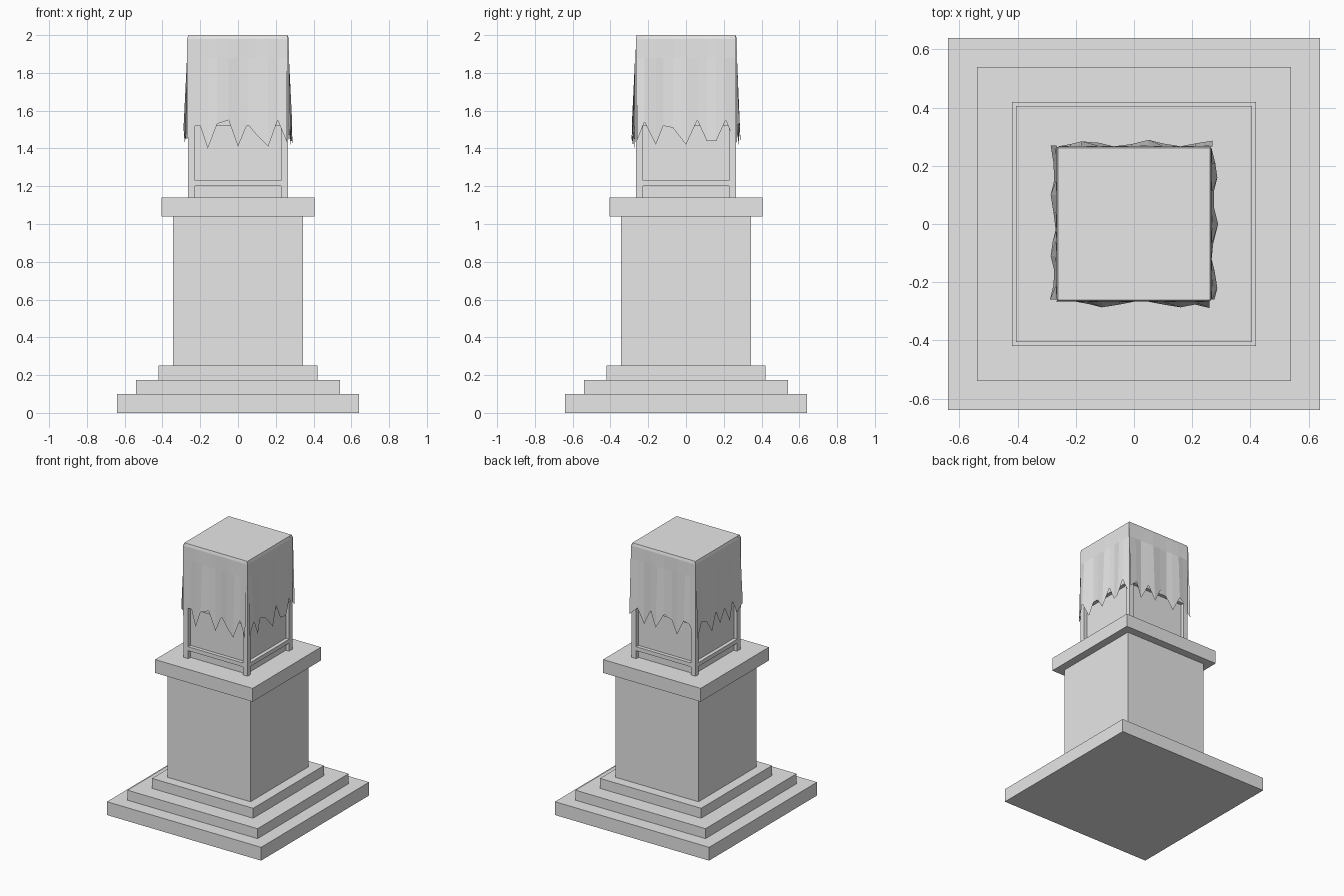
import bpy
import bmesh
from math import radians
from mathutils import Matrix, Vector

if "Cube" in bpy.data.objects:
    bpy.data.objects.remove(bpy.data.objects["Cube"], do_unlink=True)

stone = bpy.data.materials.new("pale grey")
stone.use_nodes = True
grey = (0.8, 0.8, 0.8, 1)
stone.diffuse_color = grey
stone.node_tree.nodes["Principled BSDF"].inputs["Base Color"].default_value = grey


def finish(name, bm):
    mesh = bpy.data.meshes.new(name)
    bm.to_mesh(mesh)
    bm.free()
    mesh.materials.append(stone)
    obj = bpy.data.objects.new(name, mesh)
    bpy.context.collection.objects.link(obj)
    return obj


def add_box(bm, low, high):
    low, high = Vector(low), Vector(high)
    size = high - low
    matrix = Matrix.Translation((low + high) / 2) @ Matrix.Diagonal((*size, 1))
    bmesh.ops.create_cube(bm, size=1, matrix=matrix)


def square_block(name, half, bottom, top):
    bm = bmesh.new()
    add_box(bm, (-half, -half, bottom), (half, half, top))
    return finish(name, bm)


def turn(side):
    return Matrix.Rotation(radians(90 * side), 4, "Z")


# Stepped pedestal
square_block("lower_step", 0.64, 0, 0.10)
square_block("middle_step", 0.54, 0.10, 0.175)
square_block("upper_step", 0.42, 0.175, 0.25)
square_block("pedestal_shaft", 0.345, 0.25, 1.04)
square_block("pedestal_cap", 0.405, 1.04, 1.14)

# Display case: recessed panels, corner posts and rails flush with the posts
OUTER, INNER = 0.265, 0.228
square_block("case_panels", 0.238, 1.14, 1.98)

bm = bmesh.new()
for sx in (-1, 1):
    for sy in (-1, 1):
        xs = sorted((sx * INNER, sx * OUTER))
        ys = sorted((sy * INNER, sy * OUTER))
        add_box(bm, (xs[0], ys[0], 1.14), (xs[1], ys[1], 1.99))
finish("corner_posts", bm)


def rails(name, bottom, top):
    bm = bmesh.new()
    for side in range(4):
        before = set(bm.verts)
        add_box(bm, (-INNER, -OUTER, bottom), (INNER, -INNER, top))
        new = [v for v in bm.verts if v not in before]
        bmesh.ops.transform(bm, matrix=turn(side), verts=new)
    finish(name, bm)


rails("lower_rails", 1.20, 1.23)
rails("upper_rails", 1.52, 1.56)

# Draped cloth: ragged hem points (across, height above 1) and fold crests,
# in hundredths, for the front, right, back and left in turn
hems = [
    [(-27, 45), (-23, 52), (-20, 52), (-16, 40), (-11, 53), (-5, 55), (0, 41),
     (5, 53), (10, 47), (16, 41), (21, 55), (26, 43)],
    [(-26, 44), (-22, 54), (-16, 42), (-12, 52), (-7, 51), (0, 42), (6, 55),
     (11, 44), (16, 44), (21, 55), (26, 43)],
    [(-27, 47), (-21, 53), (-16, 42), (-10, 54), (-5, 43), (1, 54), (7, 51),
     (12, 42), (18, 54), (22, 52), (26, 42)],
    [(-27, 43), (-21, 53), (-15, 51), (-10, 42), (-4, 54), (2, 43), (6, 53),
     (11, 42), (16, 54), (21, 44), (26, 50)],
]
crests = [(-10, 15, 26), (-21, 0, 17), (-26, -5, 16), (-26, -9, 10, 26)]

for side, name in enumerate(("front", "right", "back", "left")):
    bm = bmesh.new()
    columns = []
    for u, z in hems[side]:
        fold = max(max(0, 1 - abs(u - c) / 9) for c in crests[side])
        hem = 1 + z / 100
        x = u / 100
        top_x = max(-0.262, min(0.262, x))
        profile = [(top_x, -0.262, 2.0), (x, -0.267, 1.98),
                   (x, -0.267 - 0.003 * fold, 1.88),
                   (x, -0.267 - 0.022 * fold, hem)]
        columns.append([bm.verts.new(p) for p in profile])
    for a, b in zip(columns, columns[1:]):
        for i in range(len(a) - 1):
            bm.faces.new((a[i], a[i + 1], b[i + 1], b[i]))
    bmesh.ops.transform(bm, matrix=turn(side), verts=bm.verts)
    finish(name + "_cloth_drape", bm)

# Flat cloth over the lid
square_block("cloth_top", 0.262, 1.98, 2.0)
